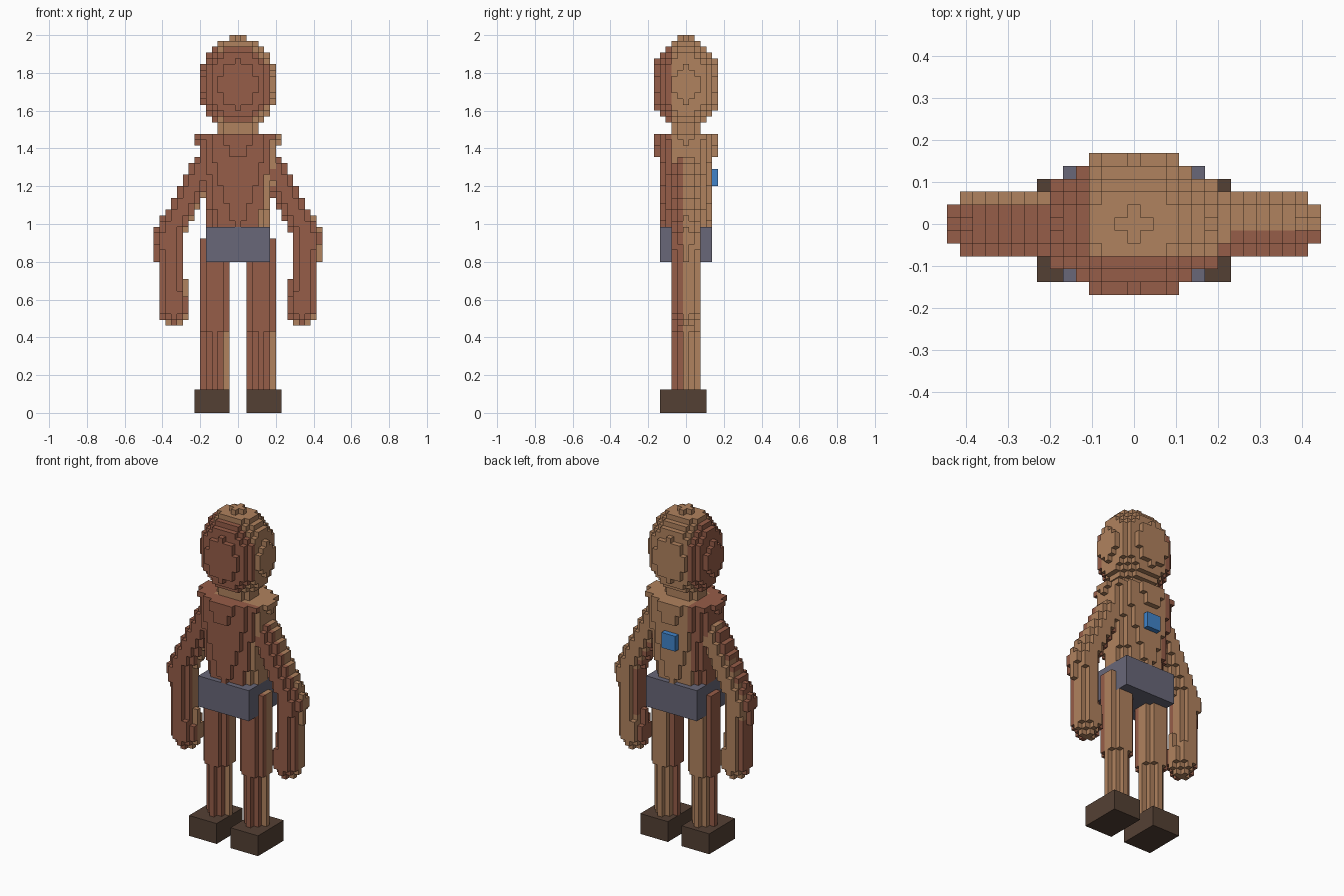
import bpy, bmesh, math
from mathutils import Vector

cube = bpy.data.objects.get("Cube")
if cube:
    bpy.data.objects.remove(cube, do_unlink=True)

V = 2 / 65  # block size; the figure is 65 blocks tall


def material(name, rgb):
    """Flat material from 0-255 sRGB values, stored as linear."""
    lin = [((c / 255 + 0.055) / 1.055) ** 2.4 for c in rgb] + [1.0]
    m = bpy.data.materials.new(name)
    m.use_nodes = True
    m.diffuse_color = lin
    bsdf = m.node_tree.nodes["Principled BSDF"]
    bsdf.inputs["Base Color"].default_value = lin
    bsdf.inputs["Roughness"].default_value = 0.9
    return m


TAN = material("tan_skin", (176, 130, 94))
RUST = material("rust_skin", (150, 93, 72))
GREY = material("grey_cloth", (104, 103, 120))
BROWN = material("brown_shoe", (84, 64, 52))
BLUE = material("blue_patch", (65, 132, 202))

parts = {}      # part name -> {block: material}
taken = set()   # blocks already used by an earlier part


def fill(name, bounds, rule):
    """Collect the free blocks in the bounds for which rule gives a material."""
    (x0, x1), (y0, y1), (z0, z1) = bounds
    blocks = {}
    for i in range(x0, x1 + 1):
        for j in range(y0, y1 + 1):
            for k in range(z0, z1 + 1):
                if (i, j, k) not in taken:
                    mat = rule(i, j, k)
                    if mat:
                        blocks[i, j, k] = mat
    taken.update(blocks)
    parts[name] = blocks


def body_skin(i, j):
    return RUST if i <= -4 or j <= -3 else TAN


def limb_skin(dx, j):
    return RUST if dx < -1.3 or j <= -1 else TAN


# Shapes: each returns a material inside the form, otherwise None
def head(i, j, k):
    if (i / 6.5) ** 2 + (j / 5.75) ** 2 + ((k - 56) / 8.187) ** 2 <= 1:
        return body_skin(i, j)


def neck(i, j, k):
    if (i / 3.5) ** 2 + (j / 2.7) ** 2 <= 1:
        return body_skin(i, j)


def torso(i, j, k):
    down = 47 - k
    if (i / (7.25 - 0.13 * down)) ** 2 + (j / (5.35 - 0.09 * down)) ** 2 <= 1:
        return body_skin(i, j)


def leg(side):
    def rule(i, j, k):
        dx = i - 4 * side
        if dx * dx + j * j <= (2.4 if k >= 14 else 2.1) ** 2:
            return limb_skin(dx, j)
    return rule


def capsule(a, b, radius):
    a, b = Vector(a), Vector(b)

    def rule(i, j, k):
        p = Vector((i, j, k))
        t = max(0, min(1, (p - a).dot(b - a) / (b - a).length_squared))
        off = p - a.lerp(b, t)
        if off.length <= radius:
            return limb_skin(off.x, j)
    return rule


# Trunk
fill("hip_wrap", ((-5, 5), (-4, 4), (26, 31)), lambda i, j, k: GREY)
fill("back_patch", ((-1, 1), (5, 5), (39, 41)), lambda i, j, k: BLUE)
fill("torso", ((-7, 7), (-5, 5), (32, 47)), torso)
fill("head", ((-6, 6), (-5, 5), (49, 64)), head)
fill("neck", ((-3, 3), (-2, 2), (48, 51)), neck)

# Limbs on both sides
for label, s in (("left", 1), ("right", -1)):
    foot_x = tuple(sorted((2 * s, 7 * s)))
    fill(label + "_foot", (foot_x, (-4, 3), (0, 3)), lambda i, j, k: BROWN)
    fill(label + "_leg", (tuple(sorted((s, 7 * s))), (-3, 3), (4, 29)), leg(s))
    reach = tuple(sorted((4 * s, 15 * s)))
    elbow = (12 * s, 0, 30)
    fill(label + "_forearm", (reach, (-3, 3), (14, 30)),
         capsule(elbow, (10.9 * s, 0, 17), 2.35))
    fill(label + "_upper_arm", (reach, (-3, 3), (26, 45)),
         capsule((6 * s, 0, 41.5), elbow, 2.3))


# Outer faces of the blocks
def build(name, blocks):
    bm = bmesh.new()
    corners, mats = {}, []

    def corner(p):
        if p not in corners:
            corners[p] = bm.verts.new([(p[0] - 0.5) * V, (p[1] - 0.5) * V, p[2] * V])
        return corners[p]

    for block, mat in blocks.items():
        if mat not in mats:
            mats.append(mat)
        for axis in range(3):
            u, w = (axis + 1) % 3, (axis + 2) % 3
            for d in (0, 1):
                near = list(block)
                near[axis] += 2 * d - 1
                if tuple(near) in taken:
                    continue
                loop = []
                for du, dw in ((0, 0), (1, 0), (1, 1), (0, 1)):
                    p = list(block)
                    p[axis] += d
                    p[u] += du
                    p[w] += dw
                    loop.append(corner(tuple(p)))
                face = bm.faces.new(loop if d else loop[::-1])
                face.material_index = mats.index(mat)
    mesh = bpy.data.meshes.new(name)
    bm.to_mesh(mesh)
    bm.free()
    for mat in mats:
        mesh.materials.append(mat)
    bpy.context.collection.objects.link(bpy.data.objects.new(name, mesh))


for part_name, part_blocks in parts.items():
    build(part_name, part_blocks)
